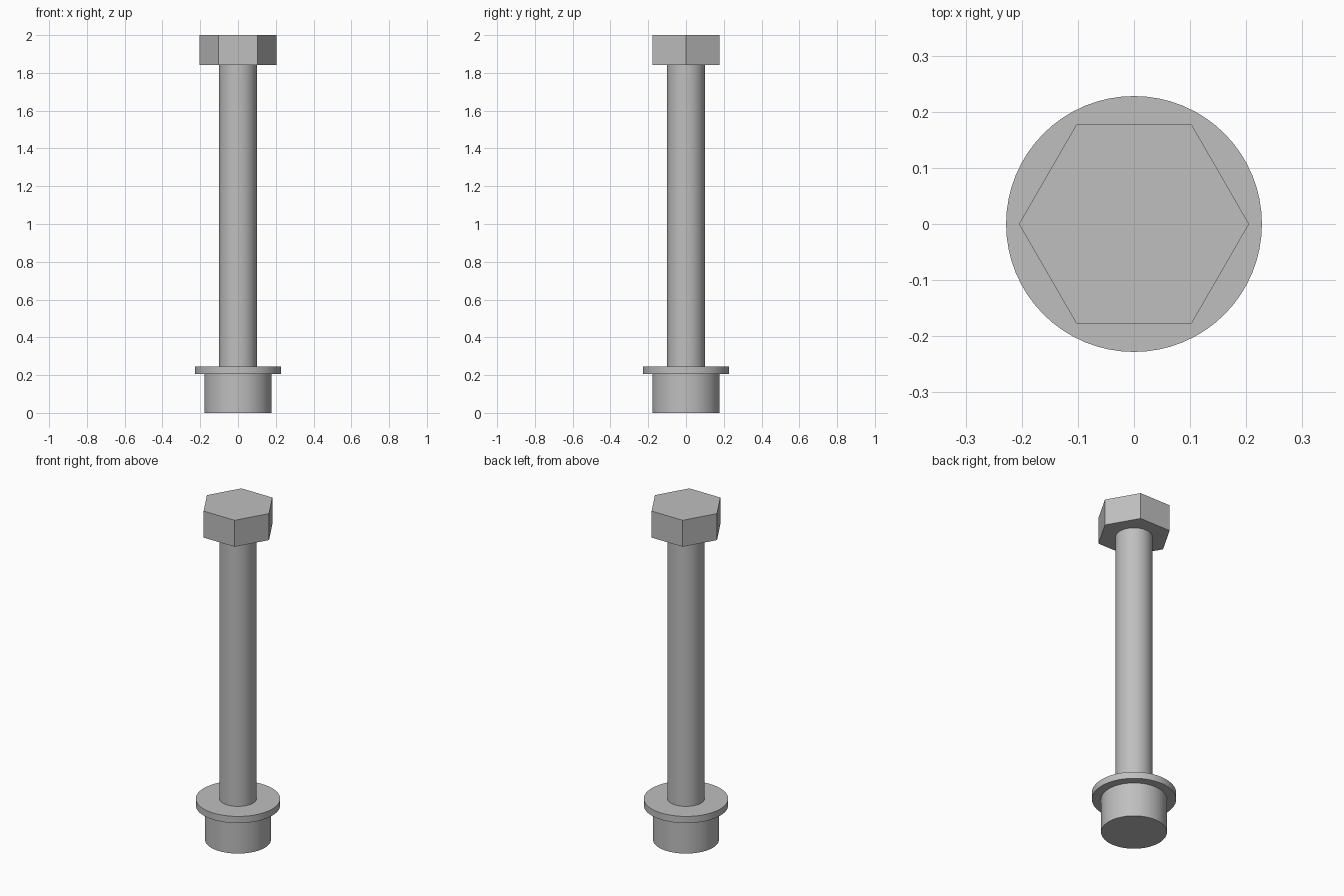
import bpy
import math

cube = bpy.data.objects.get("Cube")
if cube:
    bpy.data.objects.remove(cube, do_unlink=True)

# Plain grey steel
steel = bpy.data.materials.new("grey_steel")
steel.use_nodes = True
colour = (0.52, 0.52, 0.52, 1)
steel.diffuse_color = colour
steel.node_tree.nodes["Principled BSDF"].inputs["Base Color"].default_value = colour


def cylinder(name, radius, bottom, top, sides=64, turn=0.0):
    """Upright capped cylinder between two heights."""
    bpy.ops.mesh.primitive_cylinder_add(
        vertices=sides, radius=radius, depth=top - bottom,
        location=(0, 0, (bottom + top) / 2), rotation=(0, 0, turn))
    part = bpy.context.object
    part.name = name
    part.data.materials.append(steel)
    if sides > 6:
        bpy.ops.object.shade_smooth_by_angle(angle=math.radians(30))
    return part


# Round nut, flat washer, long shank and hexagonal head
cylinder("round_nut", 0.178, 0, 0.205)
cylinder("washer", 0.228, 0.205, 0.245)
cylinder("shank", 0.1, 0.245, 1.842)
cylinder("hex_head", 0.205, 1.842, 2, sides=6, turn=math.radians(30))
